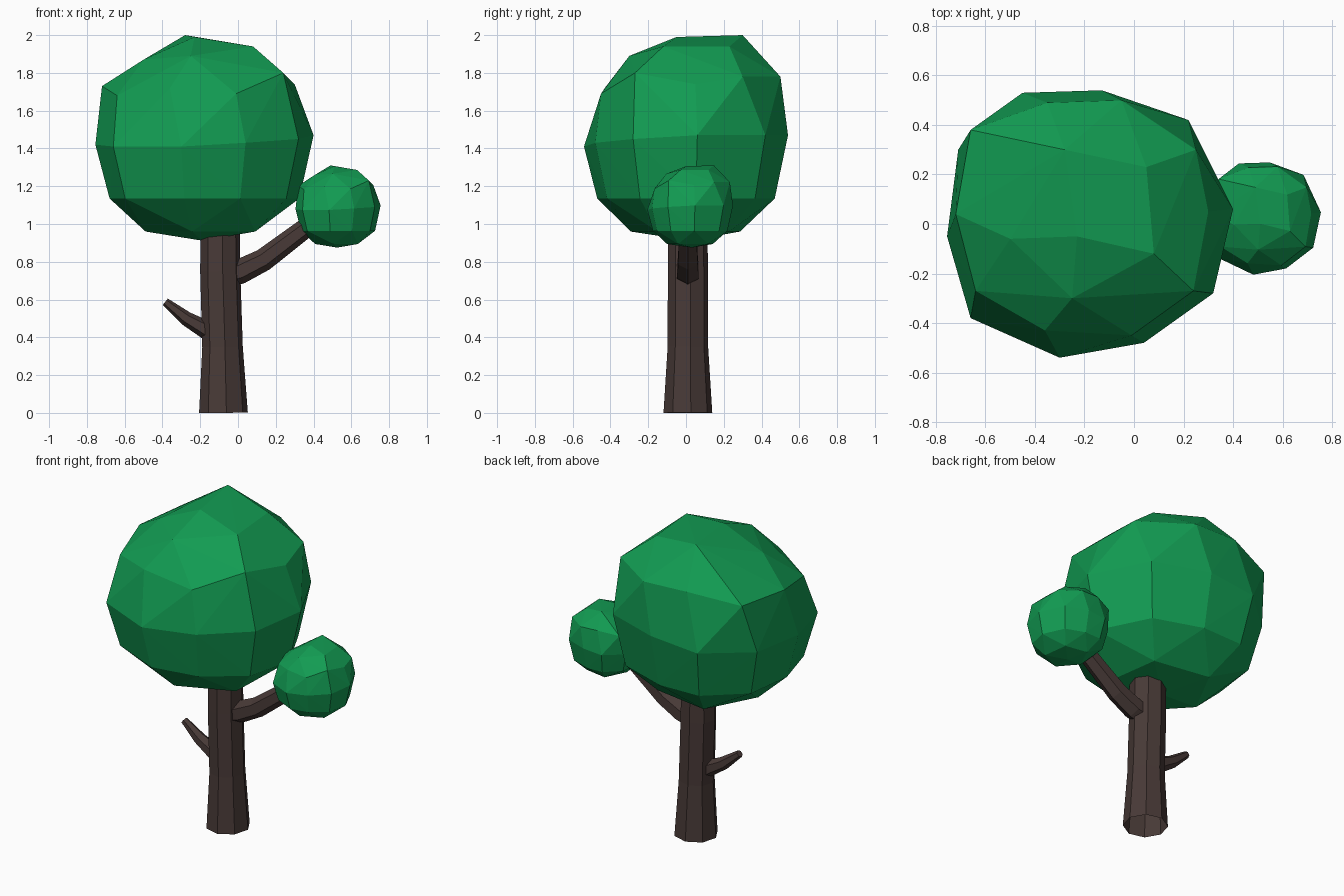
import bpy, bmesh, math
from mathutils import Vector

if "Cube" in bpy.data.objects:
    bpy.data.objects.remove(bpy.data.objects["Cube"])


def material(name, rgb):
    m = bpy.data.materials.new(name)
    m.diffuse_color = (*rgb, 1)
    m.use_nodes = True
    m.node_tree.nodes["Principled BSDF"].inputs["Base Color"].default_value = m.diffuse_color
    return m


BARK = material("bark", (0.065, 0.042, 0.038))
LEAF = material("leaf", (0.006, 0.33, 0.085))


def finish(bm, name, mat):
    bmesh.ops.recalc_face_normals(bm, faces=bm.faces)
    me = bpy.data.meshes.new(name)
    bm.to_mesh(me)
    bm.free()
    me.materials.append(mat)
    ob = bpy.data.objects.new(name, me)
    bpy.context.collection.objects.link(ob)
    return ob


def limb(name, path, sides, twist=0.0, cap_end=False):
    """Tapered faceted tube along (x, z, radius) points, lying in the y = 0.01 plane."""
    bm = bmesh.new()
    pts = [Vector((x, 0.01, z)) for x, z, r in path]
    rings = []
    for i, p in enumerate(pts):
        t = (pts[min(i + 1, len(pts) - 1)] - pts[max(i - 1, 0)]).normalized()
        v = Vector((0, 1, 0))
        u = v.cross(t)
        r = path[i][2]
        angles = [2 * math.pi * k / sides + twist for k in range(sides)]
        rings.append([bm.verts.new(p + r * (math.cos(a) * u + math.sin(a) * v)) for a in angles])
    for a, b in zip(rings, rings[1:]):
        for k in range(sides):
            n = (k + 1) % sides
            bm.faces.new((a[k], a[n], b[n], b[k]))
    if cap_end:
        bm.faces.new(rings[-1])
    return finish(bm, name, BARK)


# Faceted crown: equator ring, irregular upper corners, shrunken lower rings
EQUATOR = [(-.30, -.54, 1.41), (.04, -.48, 1.43), (.32, -.28, 1.45), (.40, .06, 1.47),
           (.22, .42, 1.47), (-.13, .54, 1.47), (-.45, .53, 1.44), (-.71, .30, 1.43),
           (-.755, -.05, 1.42), (-.66, -.38, 1.41)]
UPPER = [(-.36, -.43, 1.72), (-.01, -.45, 1.69), (.24, -.27, 1.80), (.30, .05, 1.74),
         (.25, .30, 1.78), (-.05, .50, 1.78), (-.35, .49, 1.79), (-.66, .38, 1.74),
         (-.72, .04, 1.73), (-.64, -.27, 1.68), (-.28, .30, 2.0), (-.23, -.05, 1.99),
         (.05, .23, 1.94), (.08, -.12, 1.94), (-.25, -.30, 1.89), (-.50, -.06, 1.87)]
CENTRE = Vector((-.177, 0, 1.457))


def crown(name, centre, scale):
    pts = [Vector(p) for p in EQUATOR + UPPER]
    for k, z, step in ((.87, 1.135, 1), (.54, .96, 2)):
        pts += [Vector((CENTRE.x + (x - CENTRE.x) * k, y * k, z)) for x, y, _ in EQUATOR[::step]]
    pts.append(Vector((-.19, .02, .912)))
    bm = bmesh.new()
    for p in pts:
        d = p - CENTRE
        bm.verts.new(Vector(centre) + Vector([a * b for a, b in zip(d, scale)]))
    res = bmesh.ops.convex_hull(bm, input=bm.verts)
    loose = [v for v in bm.verts if not v.link_faces]
    bmesh.ops.delete(bm, geom=loose, context='VERTS')
    return finish(bm, name, LEAF)


crown("main_crown", CENTRE, (1, 1, 1))
crown("small_crown", (.53, .022, 1.093), (.39, .42, .40))

# Trunk and branches
limb("trunk", [(-.077, 0, .13), (-.082, .35, .108), (-.094, .75, .107), (-.095, 1.1, .103)], 8, .12)
limb("side_branch", [(-.06, .73, .066), (.01, .748, .066), (.135, .81, .06),
                     (.34, .965, .053), (.46, 1.06, .05)], 6)
limb("twig", [(-.14, .42, .05), (-.19, .452, .047), (-.275, .50, .038), (-.385, .588, .022)], 6, 0, True)
